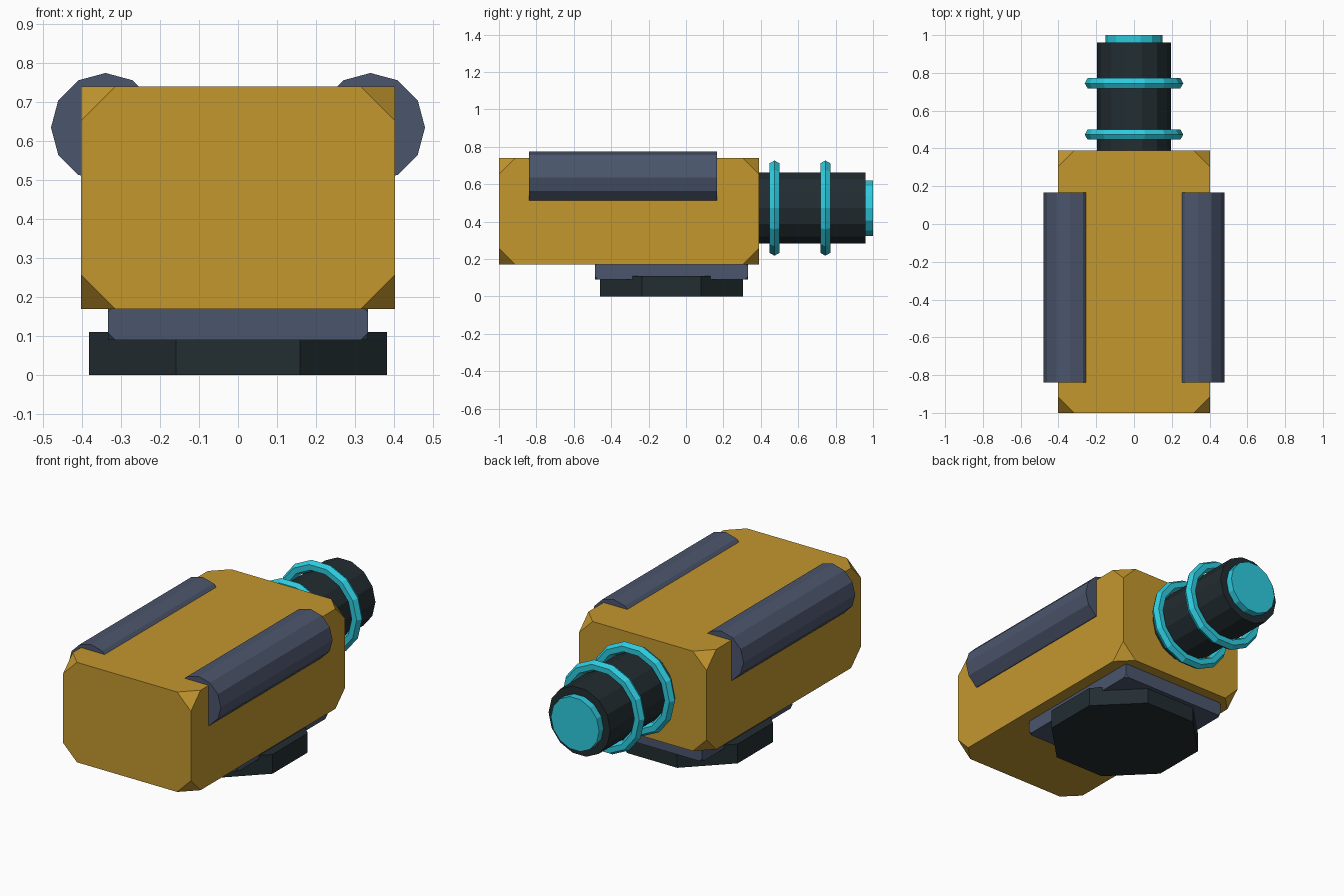
import bpy
import bmesh
from math import pi, cos
from mathutils import Matrix

cube = bpy.data.objects.get("Cube")
if cube:
    bpy.data.objects.remove(cube, do_unlink=True)


def material(name, rgb):
    m = bpy.data.materials.new(name)
    m.use_nodes = True
    m.diffuse_color = (*rgb, 1)
    m.node_tree.nodes["Principled BSDF"].inputs["Base Color"].default_value = (*rgb, 1)
    return m


ochre = material("ochre", (0.55, 0.31, 0.028))
slate = material("slate blue", (0.07, 0.092, 0.15))
charcoal = material("charcoal", (0.016, 0.026, 0.031))
cyan = material("cyan", (0.027, 0.60, 0.74))


def finish(name, bm, mat):
    bmesh.ops.recalc_face_normals(bm, faces=bm.faces)
    mesh = bpy.data.meshes.new(name)
    bm.to_mesh(mesh)
    bm.free()
    mesh.materials.append(mat)
    obj = bpy.data.objects.new(name, mesh)
    bpy.context.collection.objects.link(obj)
    return obj


def clipped_box(name, lo, hi, clip, mat):
    """Box whose eight corners are cut off."""
    size = [b - a for a, b in zip(lo, hi)]
    mid = [(a + b) / 2 for a, b in zip(lo, hi)]
    bm = bmesh.new()
    bmesh.ops.create_cube(bm, size=1, matrix=Matrix.Translation(mid) @ Matrix.Diagonal((*size, 1)))
    bmesh.ops.bevel(bm, geom=bm.verts[:], offset=clip, segments=1, affect='VERTICES')
    return finish(name, bm, mat)


def prism(name, sides, radius, depth, matrix, mat):
    bm = bmesh.new()
    bmesh.ops.create_cone(bm, cap_ends=True, segments=sides, radius1=radius,
                          radius2=radius, depth=depth, matrix=matrix)
    return finish(name, bm, mat)


def along_y(name, sides, radius, x, z, y0, y1, mat):
    """Cylinder along y with a vertex on the x axis."""
    place = Matrix.Translation((x, (y0 + y1) / 2, z)) @ Matrix.Rotation(pi / 2, 4, 'X')
    spin = Matrix.Rotation(pi / 2, 4, 'Z')
    return prism(name, sides, radius, y1 - y0, place @ spin, mat)


# Main housing with clipped corners
clipped_box("housing", (-0.403, -1, 0.17), (0.403, 0.39, 0.74), 0.087, ochre)

# Round rails along the upper edges
for side, x in (("left", 0.34), ("right", -0.34)):
    along_y(side + "_rail", 12, 0.14, x, 0.635, -0.84, 0.167, slate)

# Rear barrel, its end cap and the two rings
axis_z = 0.4725
along_y("barrel", 14, 0.195, 0, axis_z, 0.3, 0.96, charcoal)
along_y("barrel_cap", 14, 0.152, 0, axis_z, 0.9, 1.0, cyan)
for name, y in (("front_ring", 0.473), ("rear_ring", 0.745)):
    bpy.ops.mesh.primitive_torus_add(major_segments=14, minor_segments=6,
                                     major_radius=0.23, minor_radius=0.031,
                                     location=(0, y, axis_z), rotation=(pi / 2, 0, 0))
    ring = bpy.context.object
    ring.name = name
    ring.data.materials.append(cyan)

# Mounting plate and octagonal foot
mid_y = -0.0775
clipped_box("mounting_plate", (-0.333, mid_y - 0.408, 0.09), (0.333, mid_y + 0.408, 0.18), 0.018, slate)
prism("foot", 8, 0.383 / cos(pi / 8), 0.11,
      Matrix.Translation((0, mid_y, 0.055)) @ Matrix.Rotation(pi / 8, 4, 'Z'), charcoal)
